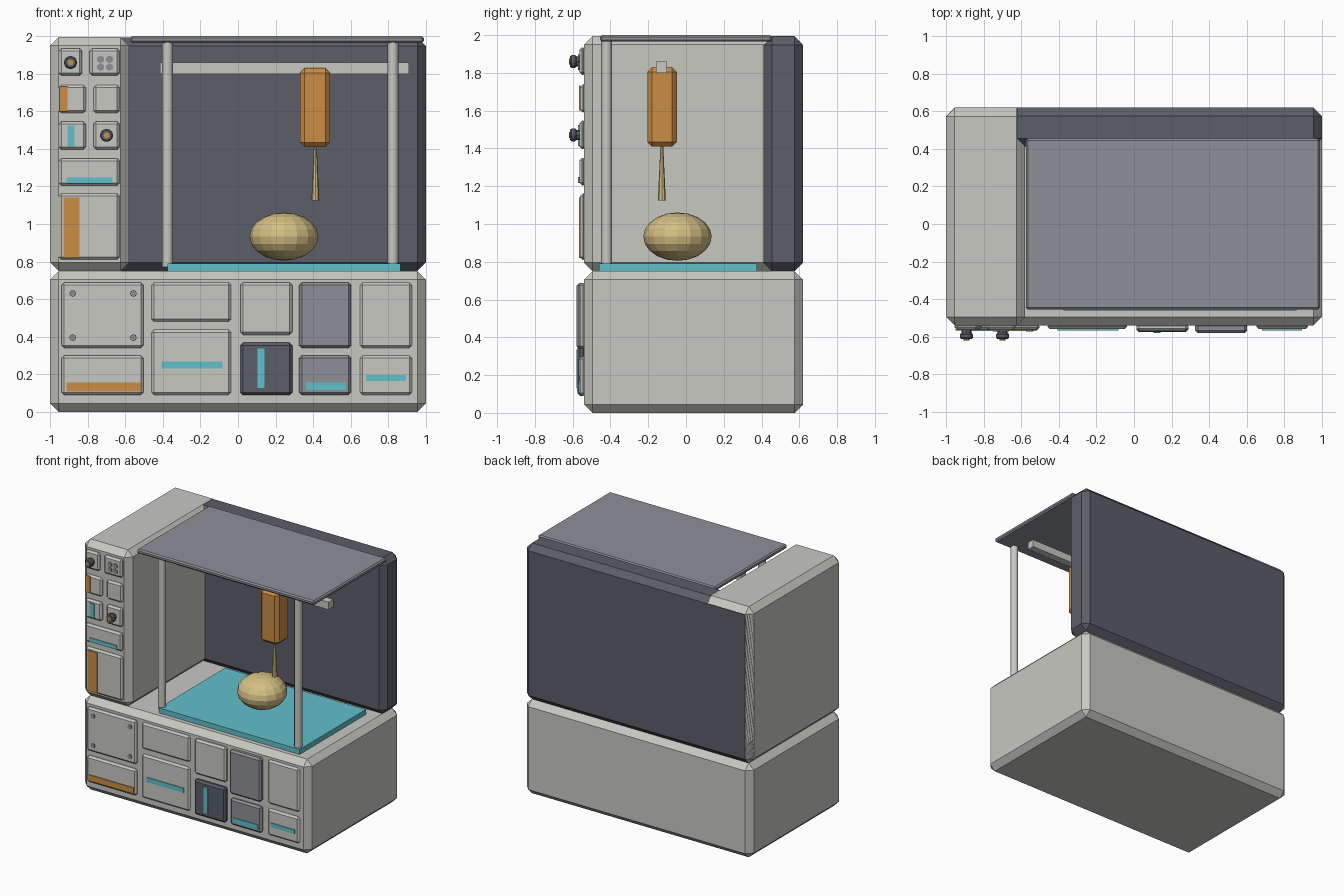
import bpy, math

if "Cube" in bpy.data.objects:
    bpy.data.objects.remove(bpy.data.objects["Cube"])

def mat(name, rgb):
    m = bpy.data.materials.new(name)
    m.diffuse_color = (*rgb, 1)
    m.use_nodes = True
    m.node_tree.nodes["Principled BSDF"].inputs["Base Color"].default_value = m.diffuse_color
    return m

LIGHT = mat("light_grey", (0.58, 0.58, 0.54))
MID = mat("mid_grey", (0.27, 0.28, 0.31))
DARK = mat("dark_grey", (0.105, 0.112, 0.14))
CYAN = mat("cyan", (0.12, 0.53, 0.60))
ORANGE = mat("orange", (0.60, 0.27, 0.06))
TAN = mat("tan", (0.66, 0.52, 0.23))

def finish(name, m, bevel=0):
    o = bpy.context.object
    o.name = name
    o.data.materials.append(m)
    if bevel:
        b = o.modifiers.new("bevel", 'BEVEL')
        b.width, b.segments, b.limit_method = bevel, 1, 'ANGLE'
    return o

def box(name, x, y, z, m, bevel=0):
    """Box from (min, max) pairs, with an optional chamfer."""
    bpy.ops.mesh.primitive_cube_add(size=1, location=[sum(p) / 2 for p in (x, y, z)])
    bpy.context.object.scale = [p[1] - p[0] for p in (x, y, z)]
    bpy.ops.object.transform_apply(location=False, rotation=False, scale=True)
    return finish(name, m, bevel)

def rod(name, x, z, r, y0, y1, m, sides=8, bevel=0):
    """Cylinder pointing along y."""
    bpy.ops.mesh.primitive_cylinder_add(vertices=sides, radius=r, depth=y1 - y0,
                                        location=(x, (y0 + y1) / 2, z),
                                        rotation=(math.pi / 2, 0, 0))
    return finish(name, m, bevel)

FRONT = -0.54

# Housing: base, control column and back wall
box("base", (-1, 1), (FRONT, 0.62), (0, 0.75), LIGHT, 0.045)
box("control_column", (-1, -0.58), (FRONT, 0.618), (0.75, 1.995), LIGHT, 0.045)
box("back_wall", (-0.998, 1), (0.41, 0.62), (0.75, 1.992), DARK, 0.045)

# Work chamber: bed, posts, roof and rail
box("bed", (-0.375, 0.865), (-0.46, 0.375), (0.75, 0.79), CYAN)
box("roof", (-0.575, 0.99), (-0.455, 0.455), (1.965, 2.0), MID, 0.01)
box("rail", (-0.415, 0.91), (-0.16, -0.10), (1.80, 1.86), LIGHT)
for x in (-0.375, 0.825):
    bpy.ops.mesh.primitive_cylinder_add(vertices=12, radius=0.029, depth=1.20,
                                        location=(x, -0.42, 1.37))
    finish("post", LIGHT)
    bpy.ops.object.shade_smooth_by_angle(angle=math.radians(40))

# Head, nozzle and the rounded piece on the bed
box("head", (0.33, 0.49), (-0.205, -0.048), (1.41, 1.83), ORANGE, 0.025)
bpy.ops.mesh.primitive_cone_add(vertices=8, radius1=0.021, radius2=0.007, depth=0.30,
                                location=(0.412, -0.128, 1.275))
finish("nozzle", TAN)
bpy.ops.mesh.primitive_uv_sphere_add(segments=16, ring_count=10, radius=1,
                                     location=(0.245, -0.045, 0.933))
bpy.context.object.scale = (0.183, 0.181, 0.128)
finish("rounded_piece", TAN)

# Front panels: x0, x1, z0, z1, thickness, material, strip (x0, x1, z0, z1, material)
panels = [
    (-.955, -.83, 1.79, 1.935, .025, LIGHT, None),
    (-.79, -.63, 1.79, 1.935, .025, LIGHT, None),
    (-.955, -.81, 1.59, 1.74, .02, LIGHT, (-.95, -.908, 1.60, 1.733, ORANGE)),
    (-.77, -.63, 1.59, 1.74, .02, LIGHT, None),
    (-.955, -.81, 1.397, 1.547, .025, LIGHT, (-.908, -.87, 1.413, 1.525, CYAN)),
    (-.77, -.63, 1.397, 1.547, .025, LIGHT, None),
    (-.955, -.63, 1.205, 1.35, .025, LIGHT, (-.913, -.669, 1.216, 1.248, CYAN)),
    (-.955, -.63, .81, 1.163, .02, LIGHT, (-.93, -.844, .82, 1.14, ORANGE)),
    (-.94, -.503, .34, .688, .025, LIGHT, None),
    (-.94, -.503, .09, .30, .025, LIGHT, (-.913, -.52, .107, .155, ORANGE)),
    (-.461, -.036, .48, .688, .02, LIGHT, None),
    (-.461, -.036, .09, .437, .02, LIGHT, (-.408, -.083, .23, .267, CYAN)),
    (.012, .289, .41, .688, .03, LIGHT, None),
    (.012, .289, .09, .368, .035, DARK, (.103, .14, .128, .336, CYAN)),
    (.326, .603, .34, .688, .04, MID, None),
    (.326, .603, .09, .30, .03, MID, (.363, .576, .117, .155, CYAN)),
    (.65, .927, .34, .688, .02, LIGHT, None),
    (.65, .927, .09, .30, .02, LIGHT, (.682, .895, .165, .197, CYAN)),
]
for x0, x1, z0, z1, t, m, strip in panels:
    face = FRONT - t
    box("front_panel", (x0, x1), (face, FRONT + 0.01), (z0, z1), m, 0.014)
    if strip:
        a, b, c, d, sm = strip
        box("panel_strip", (a, b), (face - 0.006, face + 0.002), (c, d), sm)

# Knobs with a stem, a grip and an orange cap
for x, z in ((-0.892, 1.86), (-0.70, 1.472)):
    rod("knob_stem", x, z, 0.026, -0.585, -0.555, DARK)
    rod("knob_grip", x, z, 0.037, -0.613, -0.58, DARK, 8, 0.008)
    rod("knob_cap", x, z, 0.016, -0.62, -0.61, ORANGE)

# Small buttons on the column, bolts on the base panel
for x in (-0.732, -0.684):
    for z in (1.835, 1.877):
        rod("button", x, z, 0.021, -0.572, -0.56, MID, 6)
for x in (-0.88, -0.557):
    for z in (0.395, 0.63):
        rod("bolt", x, z, 0.018, -0.573, -0.56, MID, 8)
